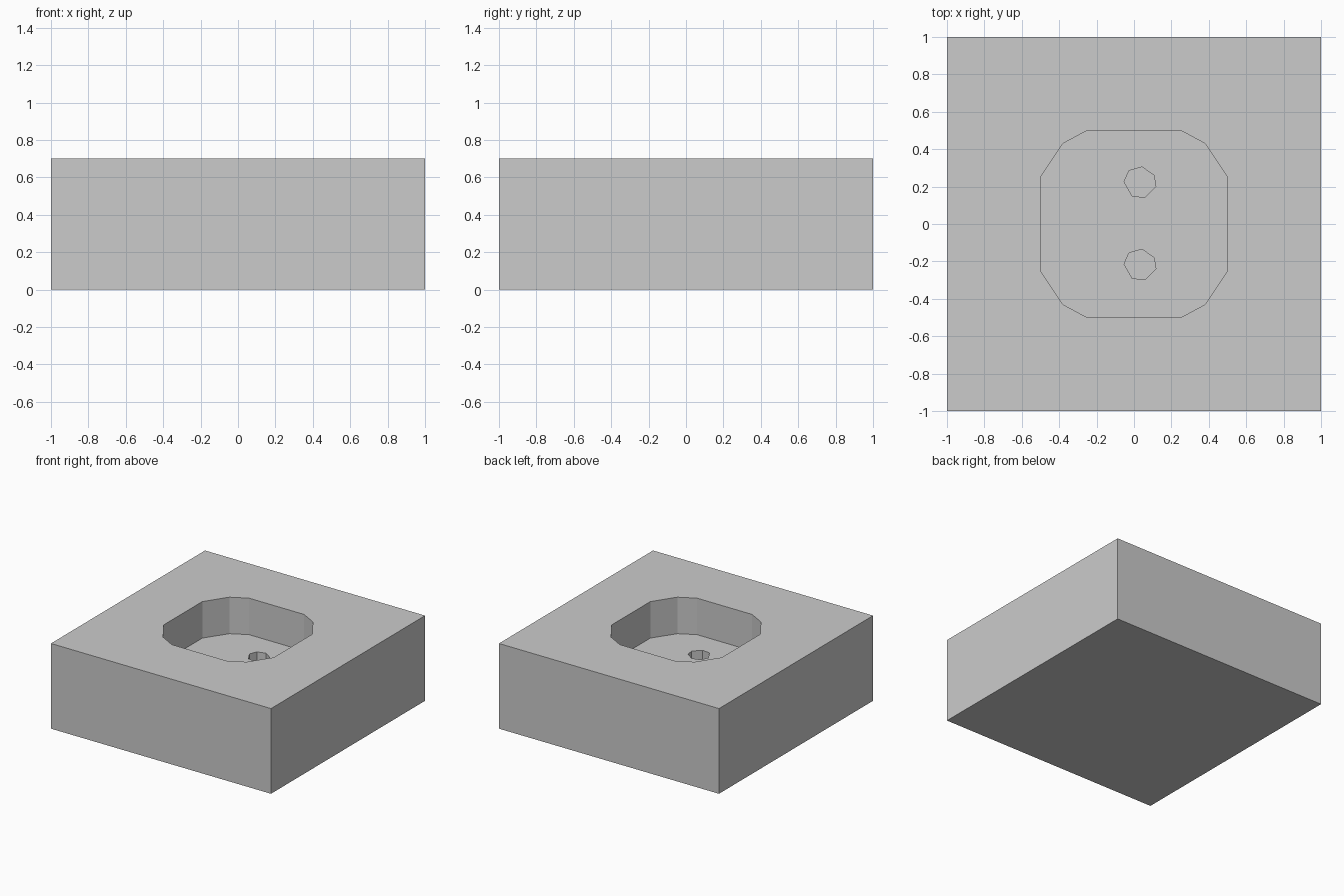
import bpy, bmesh

if "Cube" in bpy.data.objects:
    bpy.data.objects.remove(bpy.data.objects["Cube"])

TOP, FLOOR, HOLE_BOTTOM = 0.70, 0.40, 0.15


def prism(name, points, z0, z1):
    """Solid made by extruding a closed outline from z0 up to z1."""
    bm = bmesh.new()
    face = bm.faces.new([bm.verts.new((x, y, z0)) for x, y in points])
    ext = bmesh.ops.extrude_face_region(bm, geom=[face])
    for v in ext["geom"]:
        if isinstance(v, bmesh.types.BMVert):
            v.co.z = z1
    bmesh.ops.recalc_face_normals(bm, faces=bm.faces)
    mesh = bpy.data.meshes.new(name)
    bm.to_mesh(mesh)
    bm.free()
    obj = bpy.data.objects.new(name, mesh)
    bpy.context.collection.objects.link(obj)
    return obj


def cut(target, cutter):
    """Subtract the cutter, apply the result and discard the cutter."""
    mod = target.modifiers.new("cut", 'BOOLEAN')
    mod.operation = 'DIFFERENCE'
    mod.solver = 'EXACT'
    mod.object = cutter
    cutter.hide_render = True
    bpy.context.view_layer.objects.active = target
    bpy.ops.object.modifier_apply(modifier=mod.name)
    bpy.data.objects.remove(cutter, do_unlink=True)


# Square body
body = prism("socket_body", [(-1, -1), (1, -1), (1, 1), (-1, 1)], 0, TOP)

# Twelve-sided recess, one quadrant mirrored around
quarter = [(0.5, 0.25), (0.38, 0.43), (0.25, 0.5)]
outline = []
for sx, sy in ((1, 1), (-1, 1), (-1, -1), (1, -1)):
    pts = quarter if sx * sy > 0 else quarter[::-1]
    outline += [(sx * x, sy * y) for x, y in pts]
cut(body, prism("recess_cutter", outline, FLOOR, TOP + 0.2))

# Two blind seven-sided pin holes in the recess floor
pin = [(0.043, 0.305), (0.107, 0.26), (0.117, 0.2), (0.059, 0.142),
       (-0.01, 0.15), (-0.053, 0.225), (-0.027, 0.285)]
for dy in (0, -0.44):
    cut(body, prism("pin_hole_cutter", [(x, y + dy) for x, y in pin],
                    HOLE_BOTTOM, FLOOR + 0.1))
